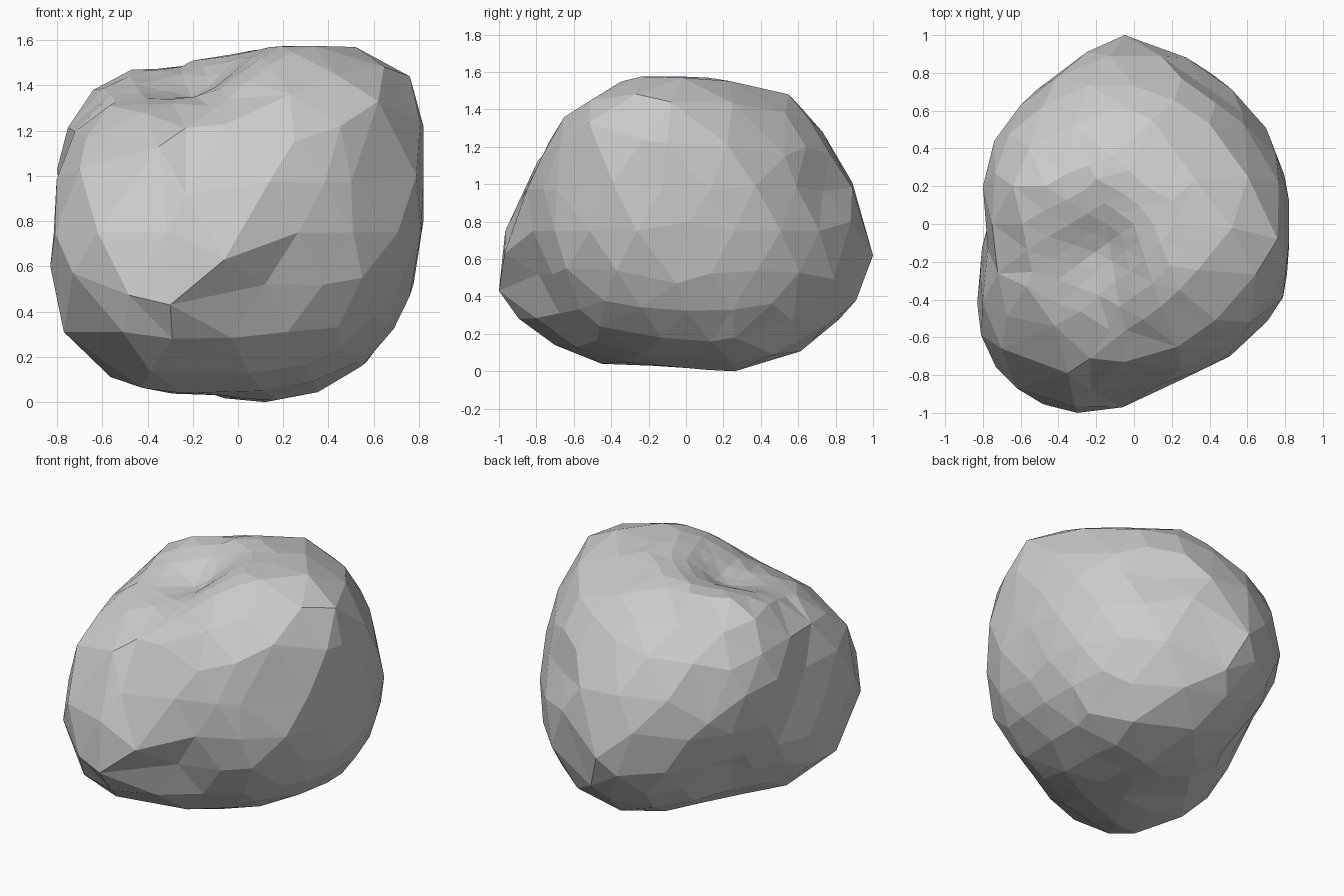
import bpy, bmesh
from math import exp
from mathutils import Vector

if "Cube" in bpy.data.objects:
    bpy.data.objects.remove(bpy.data.objects["Cube"])

CENTRE = Vector((0, 0, 0.75))

# Key corners of the boulder, grouped by region
crown = [(-.64, .2, 1.38), (-.47, .2, 1.47), (.2, .12, 1.57), (.52, -.02, 1.57),
         (-.2, .24, 1.51), (.76, -.08, 1.44), (-.42, -.54, 1.28), (-.57, -.33, 1.31),
         (-.13, -.56, 1.31), (.23, -.65, 1.36), (.62, -.52, 1.33), (.1, .55, 1.48),
         (.4, .53, 1.38)]
front = [(-.05, -.73, 1.23), (-.35, -.79, 1.13), (.5, -.69, .97), (.55, -.64, .55),
         (.12, -.79, .52), (-.06, -.97, .63), (-.3, -1, .43), (-.62, -.87, .75),
         (-.73, -.76, .57), (-.7, -.66, 1.03), (-.51, -.86, .31), (-.23, -.88, .92)]
sides = [(-.83, -.42, .6), (-.77, -.45, .31), (-.8, .2, 1.03), (-.74, .44, 1.0),
         (-.55, .3, .45), (.82, -.1, 1.22), (.82, .02, .8), (.76, -.05, .47)]
back = [(-.05, 1, .62), (.05, .91, .38), (-.6, .63, .85), (-.25, .91, .8),
        (0, .73, 1.28), (.28, .88, .8), (.58, .53, 1.15), (.5, .57, .27)]
base = [(.12, .26, 0), (-.25, -.45, .04), (-.64, -.5, .14), (-.39, -.7, .14),
        (.45, -.46, .24), (.57, .26, .18), (.4, .47, .09), (-.15, -.1, .05),
        (.35, .05, .07)]
corners = [Vector(p) - CENTRE for p in crown + front + sides + back + base]
nodes = [c.normalized() for c in corners]

# Hollows: position, radius, depth
dents = [((-.2, -.15, 1.42), .27, .2), ((-.8, -.1, .85), .24, .12),
         ((.48, .74, .95), .16, .08)]


def solve(a, b):
    """Gaussian elimination with pivoting."""
    n = len(b)
    m = [row + [v] for row, v in zip(a, b)]
    for i in range(n):
        p = max(range(i, n), key=lambda r: abs(m[r][i]))
        m[i], m[p] = m[p], m[i]
        for r in range(i + 1, n):
            f = m[r][i] / m[i][i]
            m[r] = [x - f * y for x, y in zip(m[r], m[i])]
    out = [0] * n
    for i in reversed(range(n)):
        out[i] = (m[i][n] - sum(m[i][j] * out[j] for j in range(i + 1, n))) / m[i][i]
    return out


def kernel(a, b):
    return (a - b).length ** 1.3


# Rounded radius field that passes through every key corner
n = len(nodes)
rows = [[kernel(a, b) for b in nodes] + [1] for a in nodes] + [[1] * n + [0]]
weights = solve(rows, [c.length for c in corners] + [0])


def radius(d):
    return sum(w * kernel(d, a) for w, a in zip(weights, nodes)) + weights[-1]


# Low-poly ball, with finer faces around the top hollow
bm = bmesh.new()
bmesh.ops.create_icosphere(bm, subdivisions=3, radius=1)
pit = (Vector(dents[0][0]) - CENTRE).normalized()
near = [e for e in bm.edges if all(v.co.normalized().angle(pit) < .7 for v in e.verts)]
bmesh.ops.subdivide_edges(bm, edges=near, cuts=1)
bmesh.ops.triangulate(bm, faces=bm.faces[:])
for v in bm.verts:
    v.co.normalize()

# Slide the closest vertices onto the key-corner directions
free = set(bm.verts)
for d in nodes:
    v = min(free, key=lambda w: w.co.angle(d))
    if v.co.angle(d) < .2:
        v.co = d
        free.discard(v)

# Inflate to the radius field, then press in the hollows
for v in bm.verts:
    d = v.co.normalized()
    start = CENTRE + d * radius(d)
    push = 0
    if v in free:
        push = sum(k * exp(-((start - Vector(p)).length / r) ** 2) for p, r, k in dents)
    v.co = start - d * push
    v.co.x = max(-.83, min(.82, v.co.x))
    v.co.y = max(-1, min(1, v.co.y))
    v.co.z = max(0, min(1.575, v.co.z))

bmesh.ops.recalc_face_normals(bm, faces=bm.faces[:])
mesh = bpy.data.meshes.new("boulder")
bm.to_mesh(mesh)
bm.free()
boulder = bpy.data.objects.new("boulder", mesh)
bpy.context.collection.objects.link(boulder)
